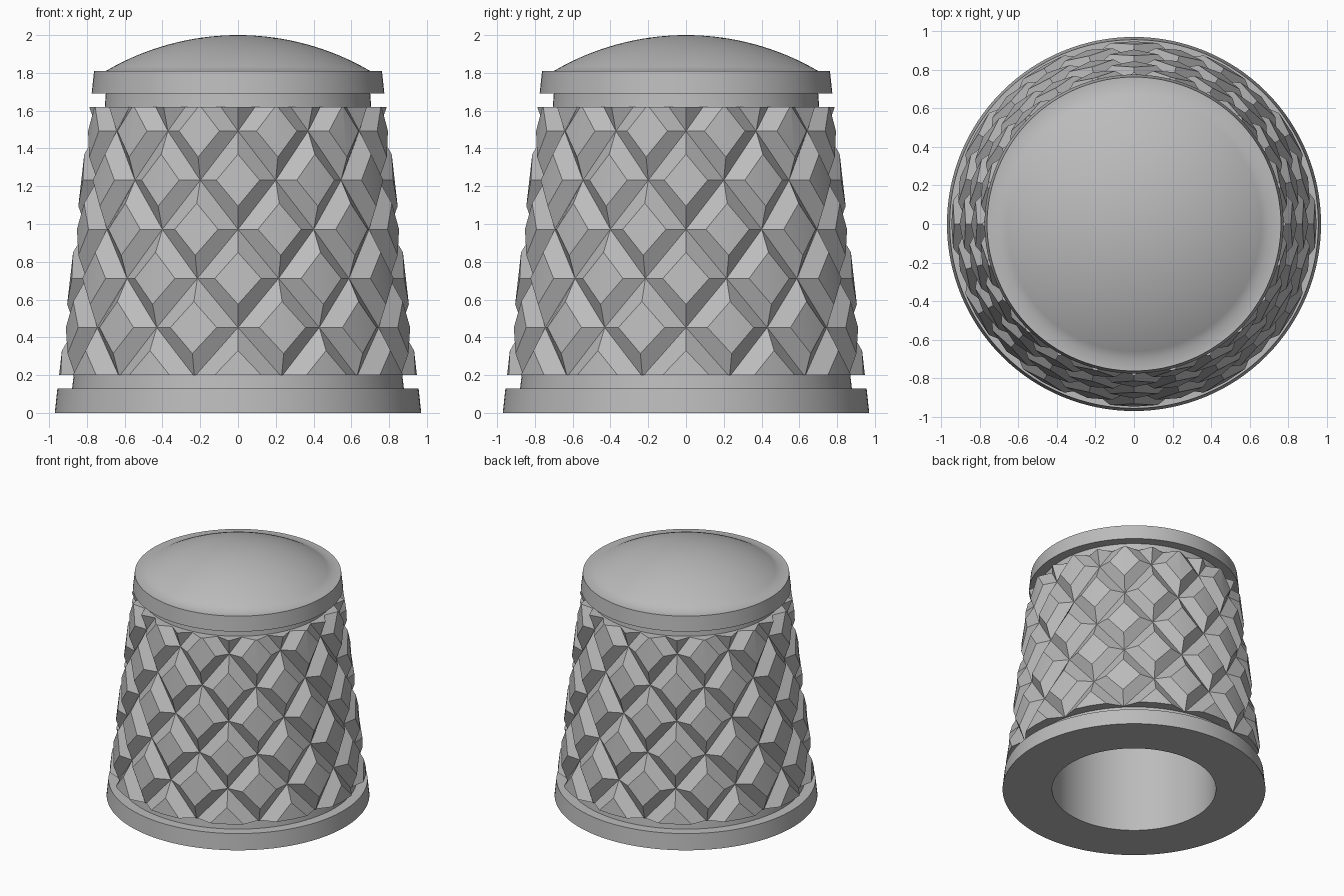
import bpy, bmesh, math

cube = bpy.data.objects.get("Cube")
if cube:
    bpy.data.objects.remove(cube, do_unlink=True)

grey = bpy.data.materials.new("plain grey")
grey.use_nodes = True
colour = (0.5, 0.5, 0.5, 1)
grey.diffuse_color = colour
grey.node_tree.nodes["Principled BSDF"].inputs["Base Color"].default_value = colour


def finish(name, bm, angle):
    bmesh.ops.recalc_face_normals(bm, faces=bm.faces)
    mesh = bpy.data.meshes.new(name)
    bm.to_mesh(mesh)
    bm.free()
    obj = bpy.data.objects.new(name, mesh)
    bpy.context.collection.objects.link(obj)
    mesh.materials.append(grey)
    bpy.ops.object.select_all(action='DESELECT')
    obj.select_set(True)
    bpy.context.view_layer.objects.active = obj
    bpy.ops.object.shade_smooth_by_angle(angle=math.radians(angle))
    return obj


def lathe(name, profile, steps=128):
    bm = bmesh.new()
    verts = [bm.verts.new((r, 0, z)) for r, z in profile]
    edges = [bm.edges.new(pair) for pair in zip(verts, verts[1:])]
    bmesh.ops.spin(bm, geom=verts + edges, cent=(0, 0, 0), axis=(0, 0, 1),
                   angle=math.tau, steps=steps)
    bmesh.ops.remove_doubles(bm, verts=bm.verts, dist=1e-4)
    return finish(name, bm, 30)


# Hollow body: base ring, core, cap ring and domed top
RIM, CAP_Z, TOP_Z = 0.70, 1.81, 2.0
rise = TOP_Z - CAP_Z
ball = (RIM ** 2 + rise ** 2) / (2 * rise)
sweep = math.asin(RIM / ball)
dome = [(ball * math.sin(sweep * (1 - i / 16)),
         TOP_Z - ball + ball * math.cos(sweep * (1 - i / 16))) for i in range(17)]
lathe("body", [(0, 1.5), (0.605, 1.5), (0.605, 0), (0.97, 0), (0.956, 0.13),
               (0.878, 0.13), (0.87, 0.2), (0.705, 1.62), (0.70, 1.69),
               (0.775, 1.69), (0.762, CAP_Z)] + dome)

# Knurled sleeve: staggered rows of raised diamonds
COUNT, ROW, FIRST = 12, 0.26, 0.192
HALF = math.pi / COUNT
DEPTH, PAD = 0.058, 0.53
LOW, HIGH = 0.2, 1.62


def point(bm, angle, z, depth=0):
    r = 0.97 - 0.114 * z - depth
    return bm.verts.new((r * math.sin(angle), -r * math.cos(angle), z))


bm = bmesh.new()
compass = [(0, -1), (1, 0), (0, 1), (-1, 0)]
for row in range(7):
    z = FIRST + row * ROW
    for i in range(COUNT):
        a = (2 * i + row % 2) * HALF
        outer = [point(bm, a + u * HALF, z + v * ROW, DEPTH) for u, v in compass]
        inner = [point(bm, a + u * HALF * PAD, z + v * ROW * PAD) for u, v in compass]
        for j in range(4):
            k = (j + 1) % 4
            bm.faces.new((outer[j], outer[k], inner[k], inner[j]))
        bm.faces.new((inner[0], inner[1], inner[2]))
        bm.faces.new((inner[0], inner[2], inner[3]))
bmesh.ops.remove_doubles(bm, verts=bm.verts, dist=1e-4)

# Trim the sleeve level at both ends and close it onto the core
for z, up in ((LOW, -1), (HIGH, 1)):
    bmesh.ops.bisect_plane(bm, geom=bm.verts[:] + bm.edges[:] + bm.faces[:],
                           plane_co=(0, 0, z), plane_no=(0, 0, up), clear_outer=True)
rims = [e for e in bm.edges if e.is_boundary]
new = bmesh.ops.extrude_edge_only(bm, edges=rims)["geom"]
for v in new:
    if isinstance(v, bmesh.types.BMVert):
        r = 0.86 if v.co.z < 1 else 0.69
        s = r / math.hypot(v.co.x, v.co.y)
        v.co.x *= s
        v.co.y *= s
finish("knurled_sleeve", bm, 14)
